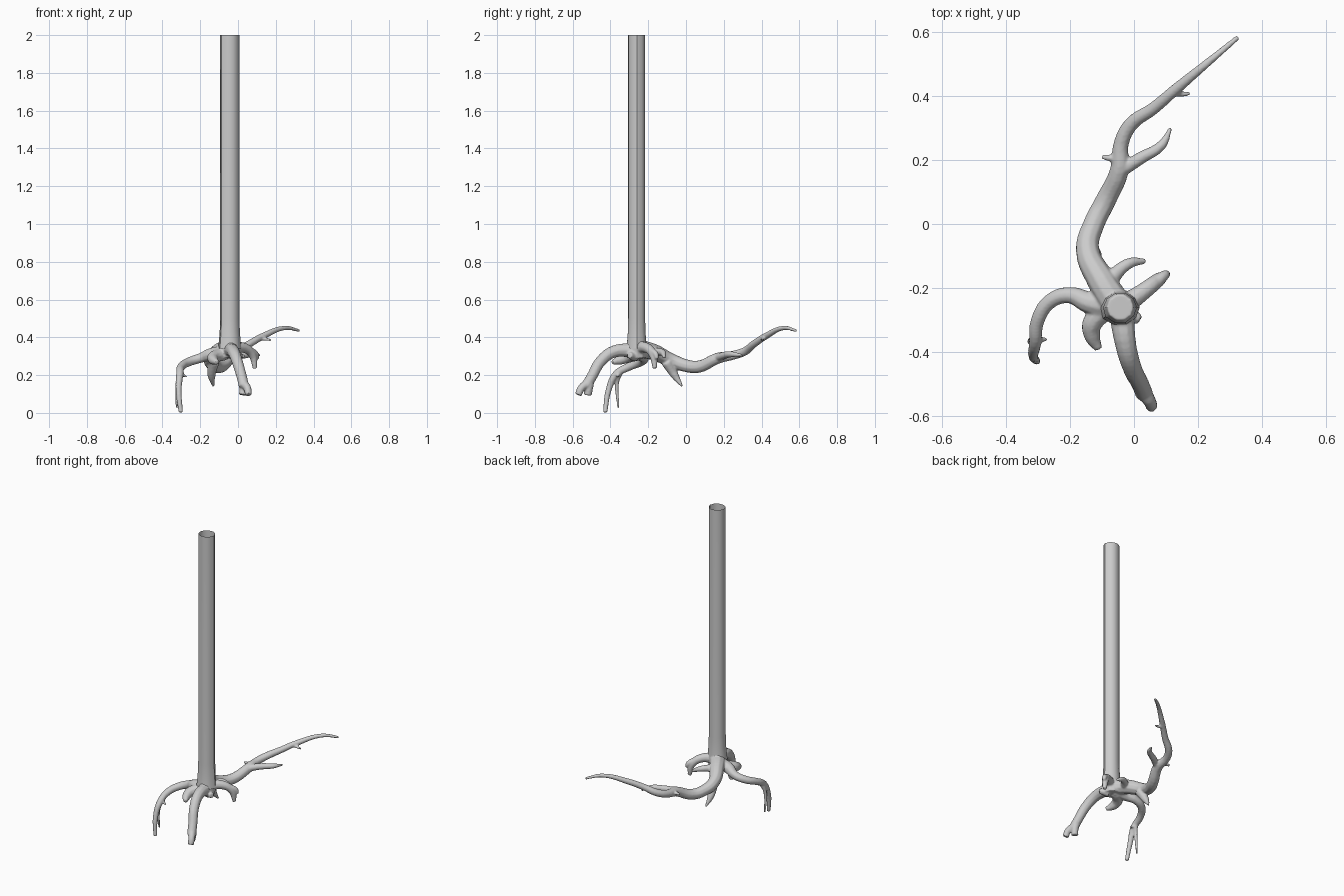
import bpy, bmesh, math, random
from math import radians

random.seed(4)
cube = bpy.data.objects.get("Cube")
if cube:
    bpy.data.objects.remove(cube, do_unlink=True)

bark = bpy.data.materials.new("grey bark")
bark.use_nodes = True
GREY = (0.6, 0.6, 0.6, 1)
bark.diffuse_color = GREY
bark.node_tree.nodes["Principled BSDF"].inputs["Base Color"].default_value = GREY


def link(name, data):
    ob = bpy.data.objects.new(name, data)
    bpy.context.collection.objects.link(ob)
    return ob


def evaluated_mesh(ob):
    dg = bpy.context.evaluated_depsgraph_get()
    dg.update()
    return bpy.data.meshes.new_from_object(ob.evaluated_get(dg))


def smooth(ob, angle):
    bpy.ops.object.select_all(action='DESELECT')
    ob.select_set(True)
    bpy.context.view_layer.objects.active = ob
    bpy.ops.object.shade_smooth_by_angle(angle=radians(angle))


def root(bm, points):
    """Add a tapering tube through (x, y, z, radius) points to bm."""
    cu = bpy.data.curves.new("root_path", 'CURVE')
    cu.dimensions = '3D'
    cu.bevel_depth = 1
    cu.bevel_resolution = 3
    cu.resolution_u = 5
    cu.use_fill_caps = True
    sp = cu.splines.new('BEZIER')
    sp.bezier_points.add(len(points) - 1)
    for bp, (x, y, z, r) in zip(sp.bezier_points, points):
        bp.co = (x, y, z)
        bp.radius = r
        bp.handle_left_type = bp.handle_right_type = 'AUTO'
    ob = link("root_path", cu)
    me = evaluated_mesh(ob)
    bm.from_mesh(me)
    bpy.data.objects.remove(ob)
    bpy.data.meshes.remove(me)


crown = bmesh.new()
# flared foot of the trunk
root(crown, [(-.043, -.26, .43, .042), (-.043, -.26, .36, .054), (-.045, -.26, .29, .05)])
# long back root, with its branch, spurs and thorns
root(crown, [(-.05, -.26, .34, .05), (-.10, -.18, .325, .045), (-.145, -.08, .28, .037),
             (-.125, 0, .25, .034), (-.09, .07, .245, .033), (-.045, .17, .29, .03),
             (-.04, .25, .305, .024), (-.01, .31, .325, .023), (.06, .36, .365, .02),
             (.13, .42, .405, .018), (.25, .52, .45, .012), (.325, .583, .435, .008)])
root(crown, [(-.05, .16, .29, .022), (.02, .205, .305, .02), (.085, .245, .31, .016),
             (.115, .30, .305, .006)])
root(crown, [(-.13, -.10, .27, .032), (-.14, -.06, .20, .022), (-.13, -.02, .14, .006)])
root(crown, [(-.045, .2, .3, .014), (-.1, .21, .30, .008)])
root(crown, [(.11, .41, .395, .012), (.15, .405, .39, .009), (.175, .407, .385, .006)])
root(crown, [(-.08, -.18, .32, .026), (-.02, -.125, .32, .018), (.035, -.115, .295, .009)])
# short left root
root(crown, [(-.04, -.26, .34, .035), (.03, -.21, .345, .027), (.075, -.175, .31, .023),
             (.09, -.165, .235, .012)])
root(crown, [(.06, -.19, .33, .022), (.095, -.16, .31, .016), (.105, -.155, .285, .01)])
# front root with a forked foot
root(crown, [(-.04, -.27, .33, .04), (-.025, -.38, .325, .033), (-.005, -.45, .275, .03),
             (.02, -.50, .19, .028), (.032, -.53, .14, .028)])
root(crown, [(.028, -.52, .155, .026), (.05, -.555, .13, .02), (.055, -.57, .095, .019)])
root(crown, [(.028, -.51, .155, .024), (.03, -.515, .125, .022), (.025, -.52, .095, .022)])
# right root with two hanging ends and a thorn
root(crown, [(-.06, -.26, .32, .04), (-.14, -.245, .31, .035), (-.20, -.222, .29, .026),
             (-.26, -.24, .27, .024), (-.30, -.30, .245, .022), (-.308, -.37, .205, .02),
             (-.314, -.41, .12, .016), (-.303, -.428, .002, .012)])
root(crown, [(-.305, -.35, .215, .016), (-.32, -.365, .16, .011), (-.324, -.358, .025, .006)])
root(crown, [(-.305, -.36, .21, .012), (-.272, -.36, .19, .006)])
# low spur and stub under the trunk
root(crown, [(-.08, -.26, .31, .035), (-.13, -.31, .295, .032), (-.13, -.35, .28, .026),
             (-.11, -.39, .268, .013)])
root(crown, [(-.03, -.27, .30, .03), (.018, -.30, .305, .016)])

# fuse the roots into one skin
me = bpy.data.meshes.new("roots")
crown.to_mesh(me)
crown.free()
roots = link("roots", me)
remesh = roots.modifiers.new("fuse", 'REMESH')
remesh.mode = 'VOXEL'
remesh.voxel_size = 0.005
soften = roots.modifiers.new("soften", 'SMOOTH')
soften.factor = 0.5
soften.iterations = 5
fused = evaluated_mesh(roots)
roots.modifiers.clear()
roots.data = fused
fused.materials.clear()
fused.materials.append(bark)
smooth(roots, 60)

# open trunk, an uneven ten-sided tube that flares at the foot
SIDES = 10
wobble = [random.uniform(0.93, 1.05) for _ in range(SIDES)]
bm = bmesh.new()
rings = []
for z, scale in [(2, 1), (.5, 1), (.43, 1.04), (.38, 1.12), (.34, 1.2)]:
    ring = []
    for i, w in enumerate(wobble):
        a = math.tau * i / SIDES
        ring.append(bm.verts.new((-.043 + .053 * w * scale * math.cos(a),
                                  -.26 + .047 * w * scale * math.sin(a), z)))
    rings.append(ring)
for up, low in zip(rings, rings[1:]):
    for i in range(SIDES):
        j = (i + 1) % SIDES
        bm.faces.new((up[i], low[i], low[j], up[j]))
me = bpy.data.meshes.new("trunk")
bm.to_mesh(me)
bm.free()
me.materials.append(bark)
trunk = link("trunk", me)
smooth(trunk, 40)
